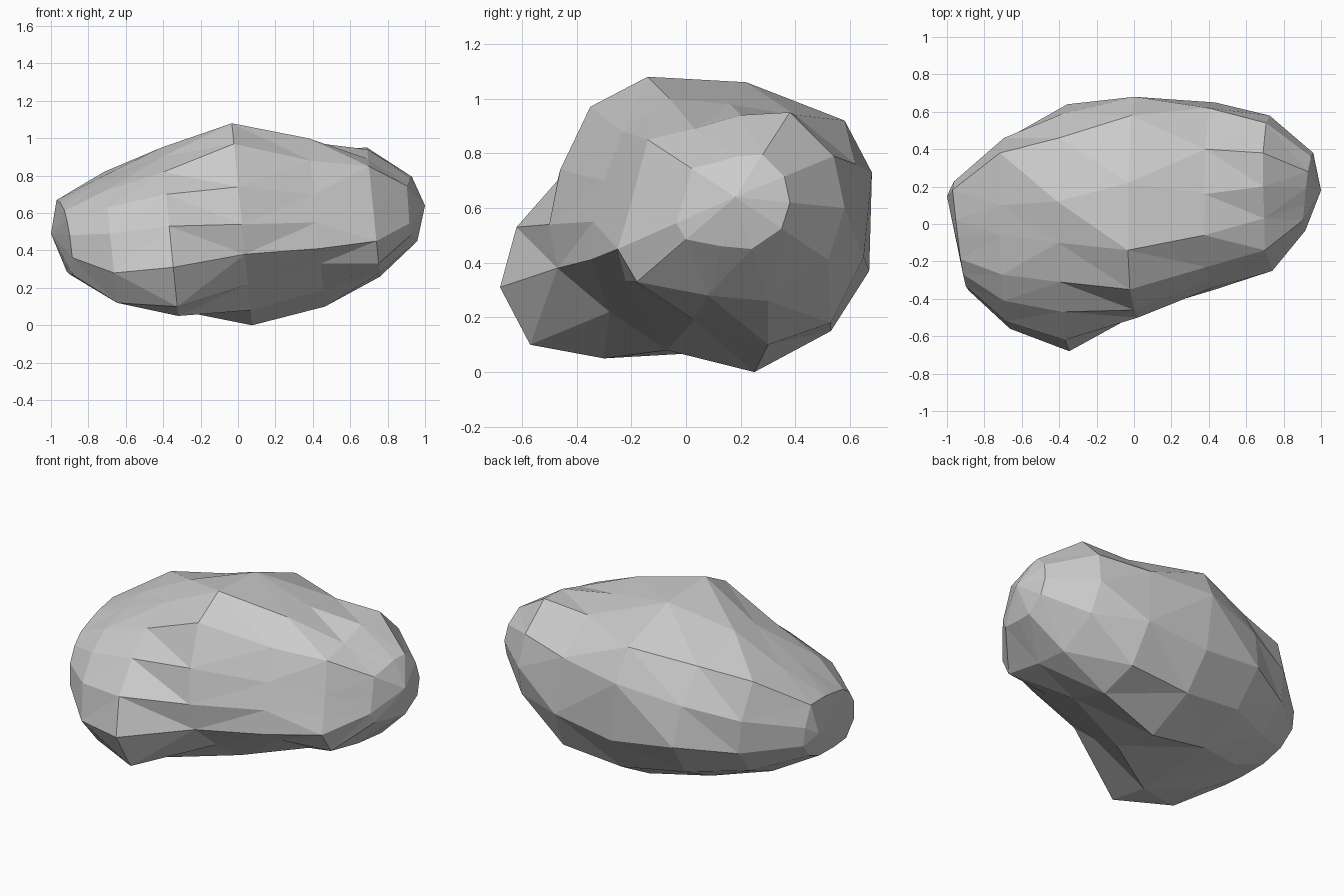
import bpy, bmesh
from mathutils import Vector

# Cross-sections along x: (y, z) loops, from the front crease up, over and under
sections = {
    -0.69: [(-.56, .28), (-.52, .49), (-.41, .63), (-.27, .72), (-.06, .77), (.10, .80), (.38, .82),
            (.46, .60), (.46, .40), (.32, .24), (.10, .15), (-.20, .12), (-.43, .12)],
    -0.37: [(-.68, .31), (-.62, .53), (-.47, .70), (-.31, .82), (-.10, .90), (.12, .95), (.46, .86),
            (.59, .66), (.64, .42), (.49, .21), (.22, .08), (-.30, .05), (-.57, .10)],
    0.02: [(-.47, .38), (-.50, .54), (-.46, .74), (-.35, .97), (-.14, 1.08), (.22, 1.06), (.58, .92),
           (.68, .73), (.67, .37), (.53, .15), (.25, 0), (-.07, .08), (-.28, .22)],
    0.42: [(-.35, .41), (-.34, .55), (-.30, .70), (-.23, .88), (-.06, 1.0), (.16, .98), (.40, .94),
           (.62, .76), (.65, .42), (.53, .18), (.30, .10), (.03, .19), (-.22, .33)],
    0.73: [(-.25, .45), (-.22, .55), (-.19, .66), (-.14, .85), (.03, .89), (.20, .94), (.38, .95),
           (.54, .79), (.58, .60), (.52, .41), (.30, .26), (.08, .28), (-.18, .33)],
}


def shrink(loop, centre, s):
    c = Vector(centre)
    return [tuple(c + (Vector(p) - c) * s) for p in loop]


# Rounded ends: shrunken copies of the outer sections
sections[-0.94] = shrink(sections[-0.69], (-.08, .47), .57)
sections[0.92] = shrink(sections[0.73], (.18, .64), .50)

# Skin the leaning sections (ends also turned a little) and close both ends to a point
bm = bmesh.new()
rings = []
for x in sorted(sections):
    turn = .12 if x > .9 else -.10 if x < -.9 else 0
    rings.append([bm.verts.new((x - .1 * (z - .55) + turn * y, y, z)) for y, z in sections[x]])
n = len(rings[0])
for a, b in zip(rings, rings[1:]):
    for i in range(n):
        j = (i + 1) % n
        bm.faces.new((a[i], a[j], b[j], b[i]))
for ring, tip in ((rings[0], (-1, .15, .49)), (rings[-1], (1, .18, .64))):
    t = bm.verts.new(tip)
    for i in range(n):
        bm.faces.new((ring[i], ring[(i + 1) % n], t))

# Flat triangular facets
bmesh.ops.triangulate(bm, faces=bm.faces[:], quad_method='BEAUTY')
bmesh.ops.recalc_face_normals(bm, faces=bm.faces[:])
mesh = bpy.data.meshes.new("boulder")
bm.to_mesh(mesh)
bm.free()
bpy.context.collection.objects.link(bpy.data.objects.new("boulder", mesh))
